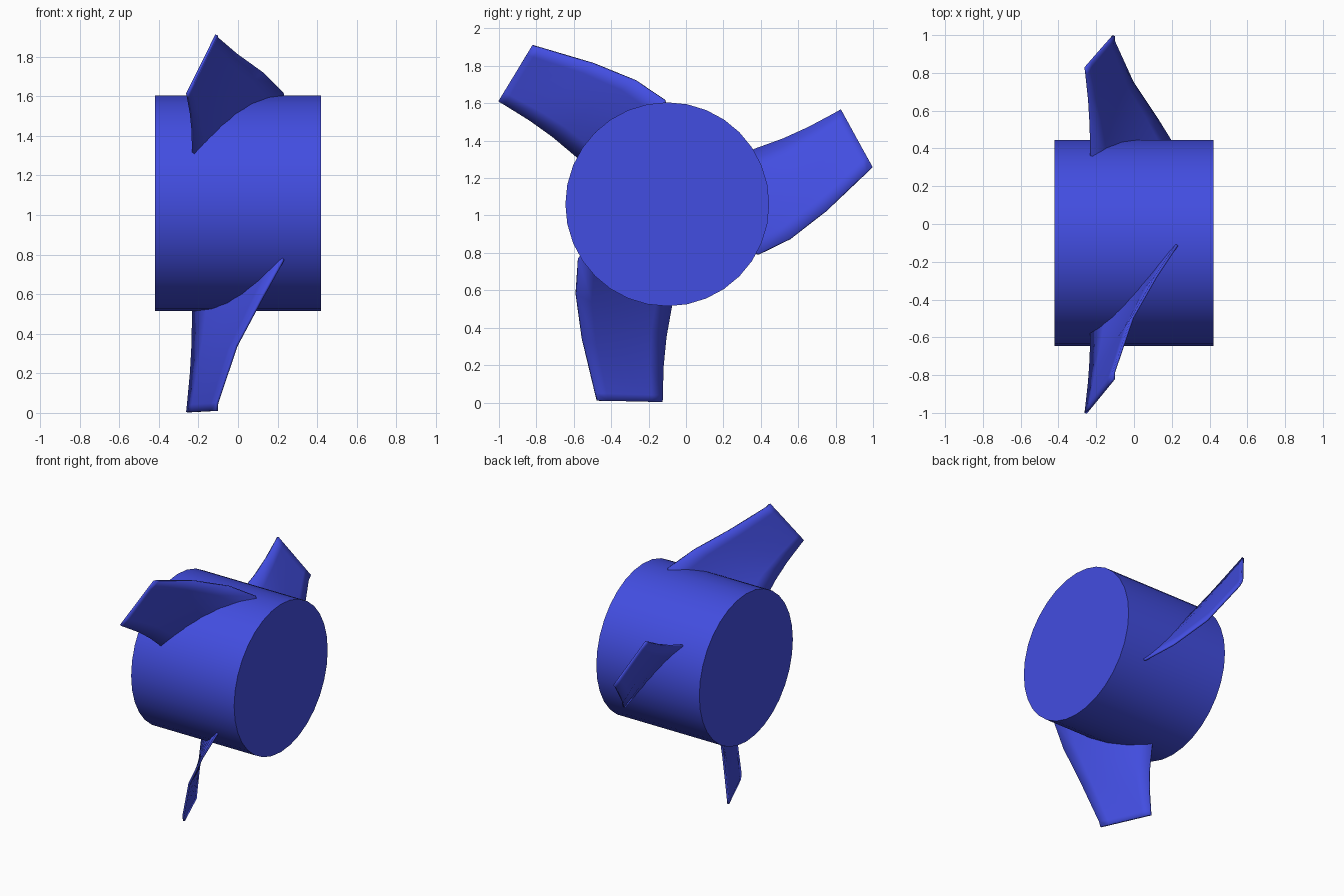
import bpy, bmesh, math
from mathutils import Matrix, Vector

if "Cube" in bpy.data.objects:
    bpy.data.objects.remove(bpy.data.objects["Cube"])

CENTRE = Vector((0, -0.10, 1.06))
RADIUS, HALF_LENGTH = 0.545, 0.42

blue = bpy.data.materials.new("blue paint")
blue.diffuse_color = (0.055, 0.075, 0.75, 1)
blue.use_nodes = True
blue.node_tree.nodes["Principled BSDF"].inputs["Base Color"].default_value = blue.diffuse_color


def finish(obj, angle):
    obj.data.materials.append(blue)
    bpy.ops.object.select_all(action='DESELECT')
    obj.select_set(True)
    bpy.context.view_layer.objects.active = obj
    bpy.ops.object.shade_smooth_by_angle(angle=math.radians(angle))


# Hub: drum lying along x
bpy.ops.mesh.primitive_cylinder_add(vertices=32, radius=RADIUS, depth=2 * HALF_LENGTH,
                                    location=CENTRE, rotation=(0, math.pi / 2, 0))
hub = bpy.context.object
hub.name = "hub"
finish(hub, 30)

# Lower blade: trailing and leading edge points from tip to root (last row is inside the hub)
ROWS = [
    ((-0.256, -0.127, 0.003), (-0.108, -0.475, 0.010)),
    ((-0.252, -0.127, 0.040), (-0.106, -0.485, 0.050)),
    ((-0.237, -0.122, 0.200), (-0.008, -0.555, 0.340)),
    ((-0.229, -0.108, 0.350), (0.120, -0.588, 0.580)),
    ((-0.227, -0.080, 0.510), (0.225, -0.575, 0.768)),
    ((-0.222, -0.075, 0.560), (0.235, -0.545, 0.800)),
]
COLUMNS = 6


def make_blade(name, turn):
    bm = bmesh.new()
    grid = []
    for a, b in ROWS:
        a, b = Vector(a), Vector(b)
        grid.append([bm.verts.new(a.lerp(b, i / COLUMNS) - CENTRE) for i in range(COLUMNS + 1)])
    for r0, r1 in zip(grid, grid[1:]):
        for i in range(COLUMNS):
            bm.faces.new((r0[i], r0[i + 1], r1[i + 1], r1[i]))
    # Give the sheet a thin, even thickness about its middle
    bm.normal_update()
    bmesh.ops.translate(bm, verts=bm.verts, vec=(0, 0, 0))
    bmesh.ops.rotate(bm, verts=bm.verts, cent=(0, 0, 0), matrix=Matrix.Rotation(turn, 3, 'X'))
    mesh = bpy.data.meshes.new(name)
    bm.to_mesh(mesh)
    bm.free()
    obj = bpy.data.objects.new(name, mesh)
    obj.location = CENTRE
    bpy.context.collection.objects.link(obj)
    finish(obj, 40)
    solid = obj.modifiers.new("thickness", 'SOLIDIFY')
    solid.thickness = 0.014
    solid.offset = 0
    # Keep solidify before the smoothing modifier, if one was added
    obj.modifiers.move(len(obj.modifiers) - 1, 0)


# Three blades spaced evenly around the hub
for n, name in enumerate(("lower_blade", "right_blade", "upper_blade")):
    make_blade(name, n * math.tau / 3)
